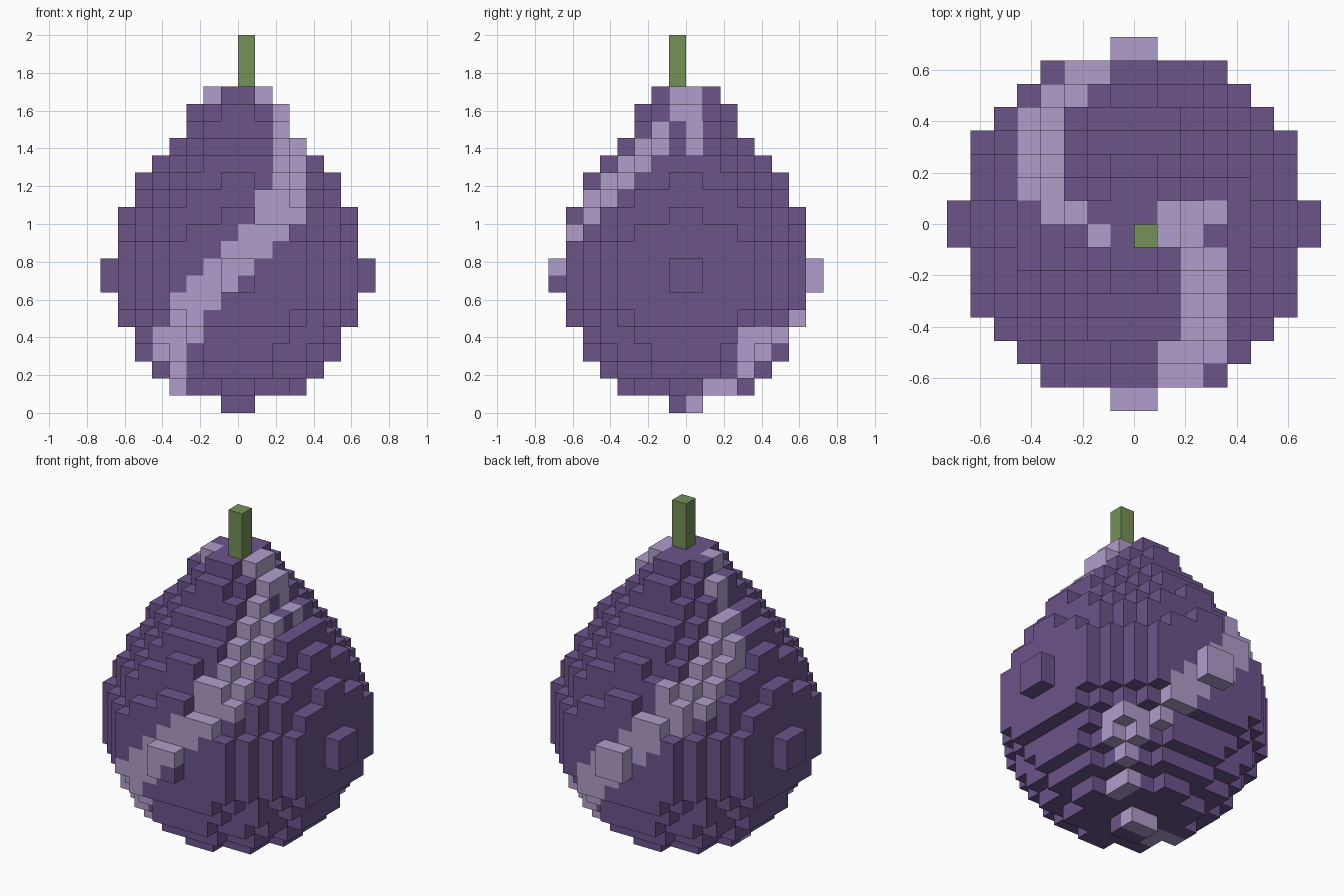
import bpy
import bmesh
from mathutils import Vector

cube = bpy.data.objects.get("Cube")
if cube:
    bpy.data.objects.remove(cube, do_unlink=True)

UNIT = 2 / 22  # edge length of one block


def make_material(name, colour):
    material = bpy.data.materials.new(name)
    material.use_nodes = True
    material.diffuse_color = (*colour, 1)
    shader = material.node_tree.nodes["Principled BSDF"]
    shader.inputs["Base Color"].default_value = (*colour, 1)
    shader.inputs["Roughness"].default_value = 0.9
    return material


purple = make_material("deep purple", (0.147, 0.089, 0.254))
lilac = make_material("pale lilac", (0.434, 0.342, 0.597))
green = make_material("stem green", (0.178, 0.283, 0.095))

# Squared radius of each round layer of blocks, bottom to top
DISCS = [1.6, 14.2, 25.2, 34.7, 41, 49, 55, 57, 57, 55,
         49, 43, 38, 31, 23.5, 17, 9, 7, 3]

# Sideways span of the front stripe on each layer from the third upward
STRIPE = [(-4, -3), (-5, -3), (-5, -2), (-4, -2), (-4, -1), (-3, 0), (-2, 1),
          (-1, 2), (0, 3), (1, 4), (1, 4), (2, 4), (2, 4), (2, 4), (2, 3)]


def is_stripe(x, y, layer):
    """Two stripes wind round the fruit, half a turn apart."""
    if layer == 0:
        return y > 0
    if layer == 1:
        return (x > 2 and 1 < y < 3) or (x < -2 and -2 < y < 0)
    if layer == 18:
        return x > 1 or (x < -1 and y < 0)
    if layer == 17:
        return abs(x) > 2 and (x > 0 or y > 0)
    if layer >= 15 and abs(x) > 2 and 0 < y < 1:
        return True
    low, high = STRIPE[layer - 2]
    inner = 3 if layer < 7 else 1
    if y < -inner:
        return low < x < high
    if layer == 16:
        return False
    shift = 1 if layer >= 5 else 0
    back_start = 0 if layer == 15 else inner
    return y > back_start and low < -shift - x < high


# Blocks of the fruit: grid position to material slot
blocks = {}
for layer, limit in enumerate(DISCS):
    for i in range(-8, 8):
        for j in range(-8, 8):
            x, y = i + 0.5, j + 0.5
            if x * x + y * y <= limit:
                blocks[i, j, layer] = int(is_stripe(x, y, layer))


def build_blocks(name, cells, materials):
    """Make one mesh from the outward faces of the grid cells."""
    bm = bmesh.new()
    corners = {}

    def corner(point):
        key = tuple(round(c) for c in point)
        if key not in corners:
            corners[key] = bm.verts.new(Vector(key) * UNIT)
        return corners[key]

    for cell, slot in cells.items():
        centre = Vector(cell) + Vector((0.5, 0.5, 0.5))
        for axis in range(3):
            for side in (-1, 1):
                normal = Vector((0, 0, 0))
                normal[axis] = side
                if tuple(int(a + b) for a, b in zip(cell, normal)) in cells:
                    continue
                u = Vector((0, 0, 0))
                u[(axis + 1) % 3] = 1
                v = normal.cross(u)
                ring = [(-1, -1), (1, -1), (1, 1), (-1, 1)]
                face = bm.faces.new([corner(centre + (normal + u * a + v * b) / 2)
                                     for a, b in ring])
                face.material_index = slot
    mesh = bpy.data.meshes.new(name)
    bm.to_mesh(mesh)
    bm.free()
    for material in materials:
        mesh.materials.append(material)
    obj = bpy.data.objects.new(name, mesh)
    bpy.context.collection.objects.link(obj)
    return obj


# Striped fruit
build_blocks("fruit_body", blocks, [purple, lilac])

# Stem standing on the top layer
top = len(DISCS)
build_blocks("stem", {(0, -1, top + k): 0 for k in range(3)}, [green])
